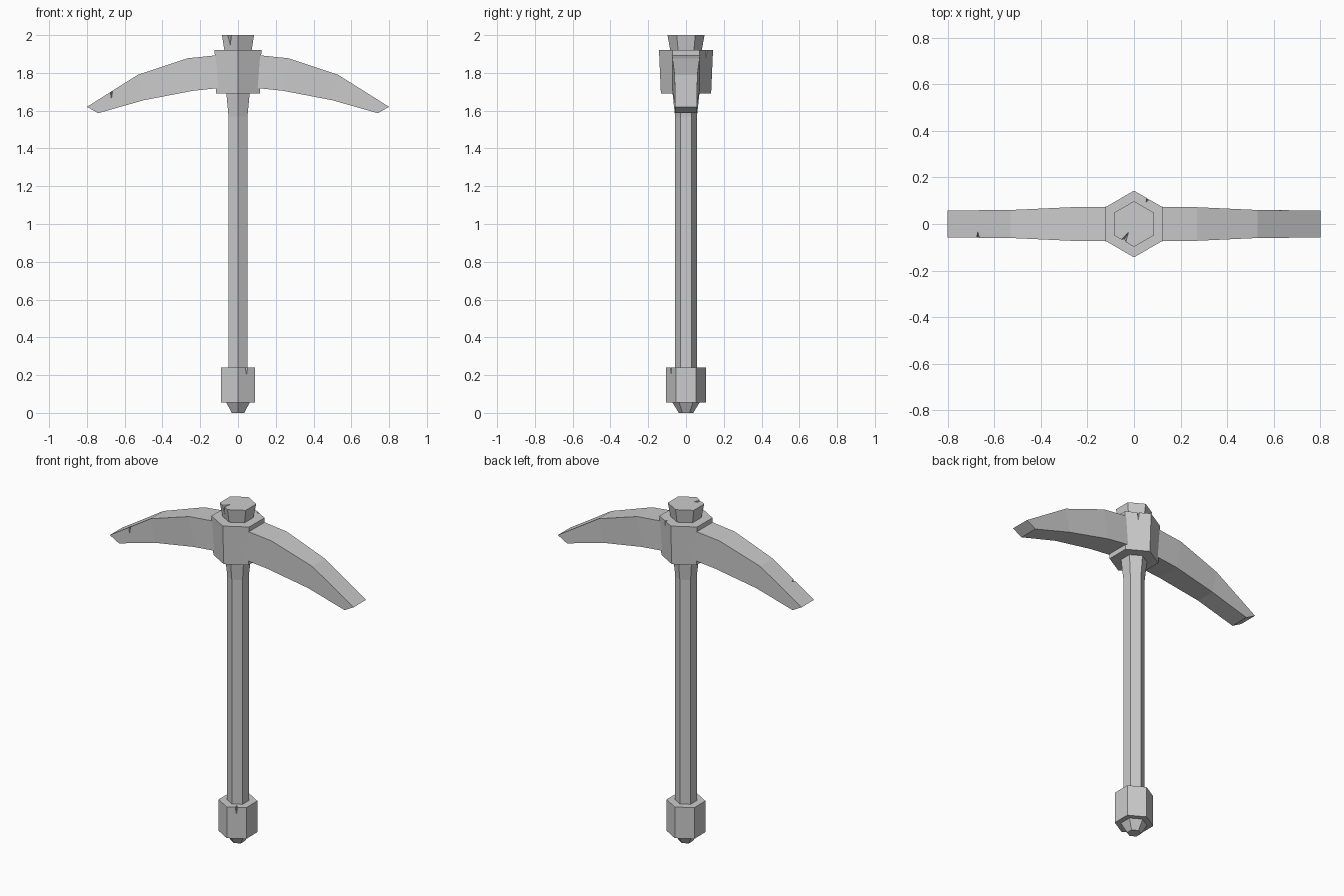
import bpy
import bmesh
from math import cos, sin, radians
from mathutils import Vector

cube = bpy.data.objects.get("Cube")
if cube:
    bpy.data.objects.remove(cube, do_unlink=True)

stone = bpy.data.materials.new("light_grey")
stone.use_nodes = True
GREY = (0.6, 0.6, 0.6, 1)
stone.diffuse_color = GREY
stone.node_tree.nodes["Principled BSDF"].inputs["Base Color"].default_value = GREY


def finish(name, bm):
    bmesh.ops.recalc_face_normals(bm, faces=bm.faces[:])
    mesh = bpy.data.meshes.new(name)
    bm.to_mesh(mesh)
    bm.free()
    mesh.materials.append(stone)
    obj = bpy.data.objects.new(name, mesh)
    bpy.context.collection.objects.link(obj)
    return obj


def loft(name, rings):
    """Skin equal-sized point rings and cap both ends."""
    bm = bmesh.new()
    loops = [[bm.verts.new(p) for p in ring] for ring in rings]
    n = len(loops[0])
    for a, b in zip(loops, loops[1:]):
        for i in range(n):
            j = (i + 1) % n
            bm.faces.new((a[i], a[j], b[j], b[i]))
    bm.faces.new(loops[0])
    bm.faces.new(loops[-1])
    return finish(name, bm)


def hex_prism(name, profile):
    """Six-sided column from (radius, height) pairs, corners facing front and back."""
    return loft(name, [[(r * cos(radians(60 * i + 30)), r * sin(radians(60 * i + 30)), z)
                        for i in range(6)] for r, z in profile])


def notch(obj, point, angle, width, depth, height, lift=0.01):
    """Chip a pointed wedge out of an upper edge."""
    p = Vector(point)
    n = Vector((cos(radians(angle)), sin(radians(angle)), 0))
    t = Vector((-n.y, n.x, 0))
    up = Vector((0, 0, 1))
    bm = bmesh.new()
    for q in (p + t * width + n * 0.02 + up * lift, p - t * width + n * 0.02 + up * lift,
              p - n * depth + up * lift, p + n * 0.01 - up * height):
        bm.verts.new(q)
    bmesh.ops.convex_hull(bm, input=bm.verts[:])
    cutter = finish("notch_cutter", bm)
    cutter.hide_render = True
    mod = obj.modifiers.new("notch", "BOOLEAN")
    mod.operation = "DIFFERENCE"
    mod.solver = "EXACT"
    mod.object = cutter
    bpy.context.view_layer.objects.active = obj
    bpy.ops.object.modifier_apply(modifier=mod.name)
    bpy.data.objects.remove(cutter, do_unlink=True)


# Handle and its fittings
hex_prism("handle", [(0.058, 0.2), (0.058, 1.57), (0.072, 1.7)])
pommel = hex_prism("pommel", [(0.105, 0.055), (0.105, 0.24)])
hex_prism("pommel_tip", [(0.038, 0), (0.072, 0.055), (0.072, 0.07)])
collar = hex_prism("collar", [(0.133, 1.69), (0.143, 1.92)])
cap = hex_prism("handle_cap", [(0.08, 1.9), (0.098, 2.0)])

# Curved blades: top x, top z, bottom x, bottom z, half thickness
STATIONS = [(0.05, 1.9, 0.05, 1.725, 0.075), (0.27, 1.877, 0.24, 1.705, 0.072),
            (0.53, 1.79, 0.5, 1.655, 0.06), (0.8, 1.62, 0.74, 1.587, 0.058)]
blades = {}
for side, s in (("left", 1), ("right", -1)):
    blades[side] = loft(side + "_blade", [
        [(s * tx, -w, tz), (s * tx, w, tz), (s * bx, w, bz), (s * bx, -w, bz)]
        for tx, tz, bx, bz, w in STATIONS])

# Wear marks
notch(pommel, (0.045, -0.079, 0.24), -60, 0.014, 0.03, 0.06)
notch(cap, (-0.045, -0.072, 2.0), -120, 0.018, 0.05, 0.08)
notch(collar, (0.06, 0.108, 1.92), 60, 0.014, 0.02, 0.08)
notch(blades["right"], (-0.67, -0.058, 1.705), -90, 0.015, 0.045, 0.06, 0.03)
notch(blades["left"], (0.63, 0.058, 1.73), 90, 0.09, 0.015, 0.05, 0.06)
